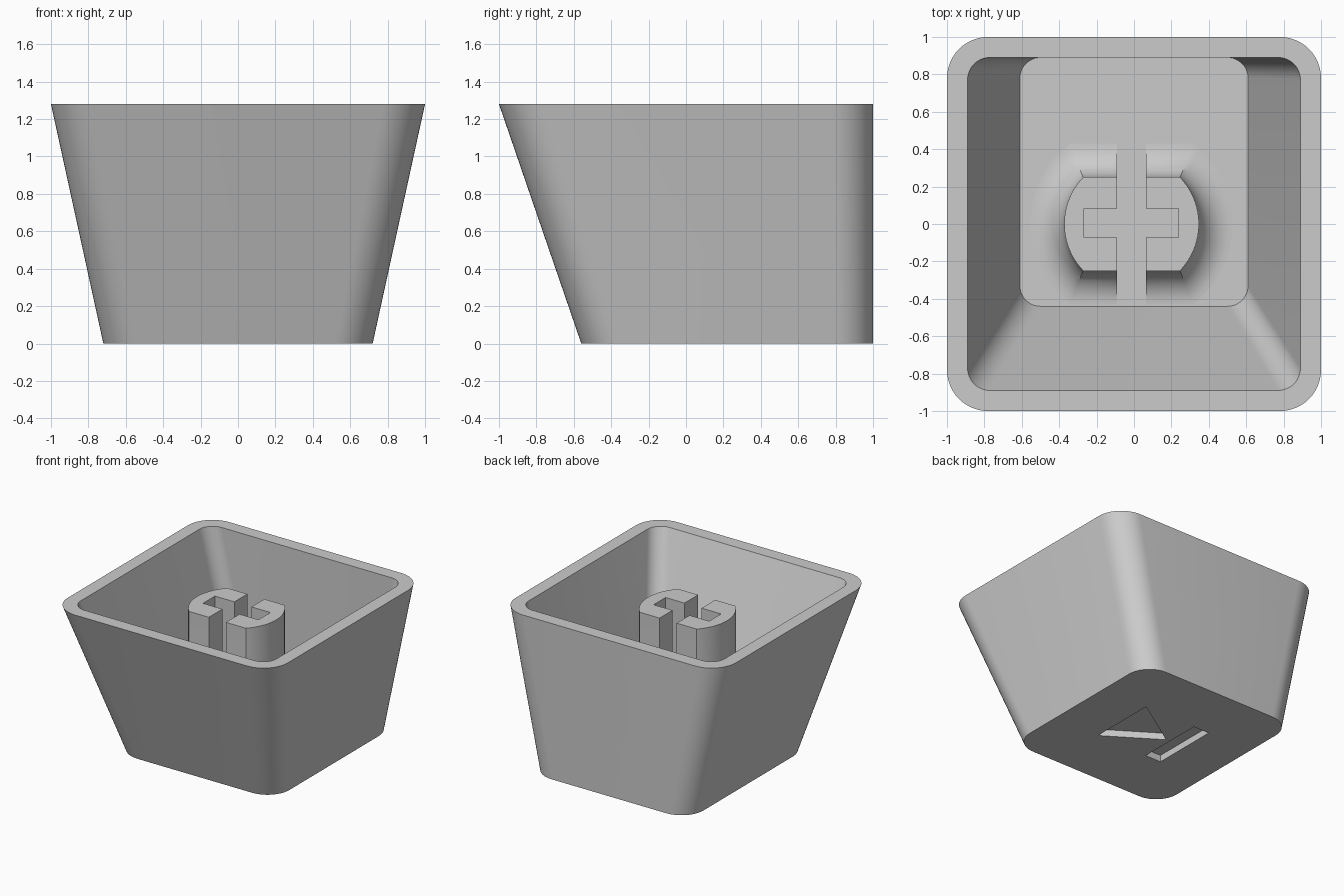
import bpy, bmesh
from math import sin, cos, pi, sqrt, asin

cube = bpy.data.objects.get("Cube")
if cube:
    bpy.data.objects.remove(cube, do_unlink=True)

grey = bpy.data.materials.new("light_grey_plastic")
grey.use_nodes = True
grey.diffuse_color = (0.6, 0.6, 0.6, 1)
grey.node_tree.nodes["Principled BSDF"].inputs["Base Color"].default_value = (0.6, 0.6, 0.6, 1)

HEIGHT, FLOOR = 1.28, 0.14
STEM_X, STEM_TOP = -0.013, 1.16


def loft(name, rings):
    """Skin a stack of equal-length rings and cap both ends."""
    bm = bmesh.new()
    loops = [[bm.verts.new(p) for p in ring] for ring in rings]
    n = len(loops[0])
    for a, b in zip(loops, loops[1:]):
        for i in range(n):
            j = (i + 1) % n
            bm.faces.new((a[i], a[j], b[j], b[i]))
    bm.faces.new(loops[0])
    bm.faces.new(loops[-1])
    bmesh.ops.recalc_face_normals(bm, faces=bm.faces)
    mesh = bpy.data.meshes.new(name)
    bm.to_mesh(mesh)
    bm.free()
    obj = bpy.data.objects.new(name, mesh)
    bpy.context.collection.objects.link(obj)
    mesh.materials.append(grey)
    return obj


def prism(name, outline, z0, z1):
    return loft(name, [[(x, y, z) for x, y in outline] for z in (z0, z1)])


def box_outline(x0, x1, y0, y1):
    return [(x0, y0), (x1, y0), (x1, y1), (x0, y1)]


def rounded_rect(half_x, y0, y1, r, z, steps=12):
    """Rounded rectangle, symmetric in x."""
    ring = []
    corners = [(half_x - r, y1 - r), (r - half_x, y1 - r),
               (r - half_x, y0 + r), (half_x - r, y0 + r)]
    for k, (cx, cy) in enumerate(corners):
        for i in range(steps + 1):
            a = (k + i / steps) * pi / 2
            ring.append((cx + r * cos(a), cy + r * sin(a), z))
    return ring


def stem_ring(d, z, steps=24):
    """Circle trimmed by two flats, grown outward by d."""
    r, flat = 0.36 + d, 0.25 + d
    limit = asin(flat / r)
    ring = []
    for start in (0, pi):
        for i in range(steps + 1):
            a = start - limit + 2 * limit * i / steps
            ring.append((STEM_X + r * cos(a), r * sin(a), z))
    return ring


def cut(obj, cutter):
    cutter.hide_render = True
    mod = obj.modifiers.new("cut", 'BOOLEAN')
    mod.operation = 'DIFFERENCE'
    mod.solver = 'EXACT'
    mod.object = cutter
    bpy.context.view_layer.objects.active = obj
    bpy.ops.object.modifier_apply(modifier=mod.name)
    bpy.data.objects.remove(cutter, do_unlink=True)


def smooth(obj):
    bpy.ops.object.select_all(action='DESELECT')
    obj.select_set(True)
    bpy.context.view_layer.objects.active = obj
    bpy.ops.object.shade_smooth_by_angle(angle=pi / 6)


# Hollow tapered shell: outside wall, rim, inside wall, inner floor
shell = loft("tapered_shell", [
    rounded_rect(0.72, -0.56, 1.0, 0.2, 0),
    rounded_rect(1.0, -1.0, 1.0, 0.22, HEIGHT),
    rounded_rect(0.89, -0.89, 0.89, 0.12, HEIGHT),
    rounded_rect(0.61, -0.44, 0.89, 0.11, FLOOR),
])

# Engraved triangle and bar on the underside
DEPTH = 0.055
cut(shell, prism("triangle_cutter", [(0.305, -0.06), (0.305, 0.505), (-0.13, 0.222)], -0.1, DEPTH))
cut(shell, prism("bar_cutter", box_outline(-0.31, -0.165, -0.06, 0.505), -0.1, DEPTH))
smooth(shell)

# Mounting stem with a flared foot
FLARE, STEPS = 0.18, 12
rings = [stem_ring(FLARE, FLOOR - 0.02)]
for i in range(STEPS + 1):
    t = i / STEPS * pi / 2
    rings.append(stem_ring(FLARE * (1 - sin(t)), FLOOR + FLARE * (1 - cos(t))))
rings.append(stem_ring(0, STEM_TOP))
stem = loft("mounting_stem", rings)

# Cross-shaped slot: one channel right through, one closed pocket
cut(stem, prism("channel_cutter", box_outline(-0.09, 0.065, -0.7, 0.7), 0, HEIGHT))
cut(stem, prism("pocket_cutter", box_outline(-0.267, 0.237, -0.073, 0.082), 0, HEIGHT))
smooth(stem)
